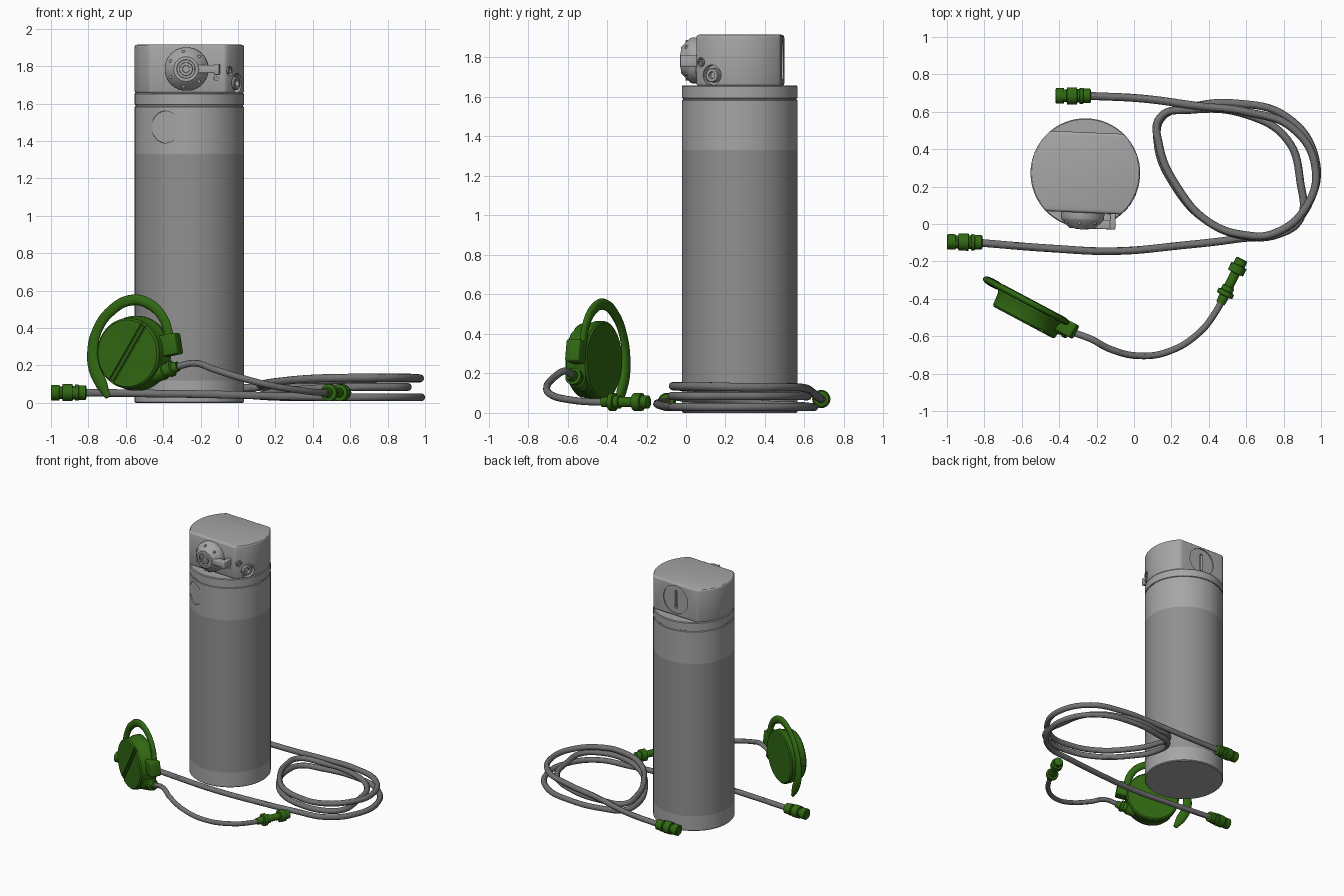
import bpy, bmesh
from math import sin, cos, pi, radians, asin
from mathutils import Vector, Matrix

if "Cube" in bpy.data.objects:
    bpy.data.objects.remove(bpy.data.objects["Cube"])

def material(name, col):
    m = bpy.data.materials.new(name)
    m.diffuse_color = (*col, 1)
    m.use_nodes = True
    m.node_tree.nodes["Principled BSDF"].inputs["Base Color"].default_value = m.diffuse_color
    return m

GREEN = material("green", (0.03, 0.14, 0.006))
LIGHT = material("light_grey", (0.38, 0.38, 0.38))
SLEEVE = material("sleeve_grey", (0.28, 0.28, 0.28))
HOSE = material("hose_grey", (0.17, 0.17, 0.17))
I = Matrix.Identity(4)

def finish(ob, bevel=0, cutters=()):
    if bevel:
        b = ob.modifiers.new("bevel", 'BEVEL')
        b.width, b.segments, b.limit_method = bevel, 3, 'ANGLE'
    for c in cutters:
        m = ob.modifiers.new("cut", 'BOOLEAN')
        m.object, m.operation, m.solver = c, 'DIFFERENCE', 'EXACT'
        c.hide_render = True
    bpy.ops.object.select_all(action='DESELECT')
    bpy.context.view_layer.objects.active = ob
    ob.select_set(True)
    bpy.ops.object.convert(target='MESH')
    bpy.ops.object.shade_smooth_by_angle()
    for c in cutters:
        bpy.data.objects.remove(c)
    return ob

def mesh_object(name, bm, mat, matrix):
    bmesh.ops.recalc_face_normals(bm, faces=bm.faces)
    me = bpy.data.meshes.new(name)
    bm.to_mesh(me)
    bm.free()
    ob = bpy.data.objects.new(name, me)
    bpy.context.collection.objects.link(ob)
    ob.matrix_world = matrix
    me.materials.append(mat)
    bpy.context.view_layer.update()
    return ob

def lathe(name, prof, origin, direction, mat=LIGHT, seg=40):
    """Revolve (distance, radius) pairs about an axis; ends are capped."""
    bm = bmesh.new()
    rings = [[bm.verts.new((r * cos(2 * pi * i / seg), r * sin(2 * pi * i / seg), t))
              for i in range(seg)] for t, r in prof]
    for a, b in zip(rings, rings[1:]):
        for i in range(seg):
            j = (i + 1) % seg
            bm.faces.new((a[i], a[j], b[j], b[i]))
    bm.faces.new(rings[0])
    bm.faces.new(rings[-1])
    rot = Vector((0, 0, 1)).rotation_difference(Vector(direction)).to_matrix().to_4x4()
    return mesh_object(name, bm, mat, Matrix.Translation(origin) @ rot)

def box(name, size, matrix, mat=LIGHT):
    bm = bmesh.new()
    bmesh.ops.create_cube(bm, size=1, matrix=Matrix.Diagonal((*size, 1)))
    return mesh_object(name, bm, mat, matrix)

def tube(name, pts, radius, mat, matrix=I, widths=None):
    cu = bpy.data.curves.new(name, 'CURVE')
    cu.dimensions = '3D'
    cu.bevel_depth, cu.bevel_resolution = radius, 4
    cu.use_fill_caps, cu.resolution_u = True, 8
    sp = cu.splines.new('BEZIER')
    sp.bezier_points.add(len(pts) - 1)
    for k, (bp, p) in enumerate(zip(sp.bezier_points, pts)):
        bp.co = p
        bp.handle_left_type = bp.handle_right_type = 'AUTO'
        bp.radius = widths[k] if widths else 1
    cu.materials.append(mat)
    ob = bpy.data.objects.new(name, cu)
    bpy.context.collection.objects.link(ob)
    ob.matrix_world = matrix
    bpy.context.view_layer.update()
    return finish(ob)

CX, CY, R = -0.26, 0.272, 0.293
UP = (0, 0, 1)

# Main cylinder with a seam groove and a flat round spot on the front left
body = lathe("body_cylinder", [(0, R - .006), (.006, R), (.12, R), (1.33, R), (1.583, R), (1.586, R - .006),
             (1.592, R - .006), (1.595, R), (1.652, R), (1.658, R - .005)], (CX, CY, 0), UP, seg=80)
body.data.materials.append(SLEEVE)
for f in body.data.polygons:
    f.material_index = int(.12 < f.center.z < 1.33)
d = Vector((-0.13, -0.262, 0)).normalized()
spot = lathe("spot_cutter", [(.281, .085), (.35, .085)], (CX, CY, 1.475), d)
finish(body, cutters=[spot])

# Head: circle flattened front and back
front, back = .212, .218
a, b = asin(front / R), asin(back / R)
arc = [-a + (a + b) * i / 24 for i in range(25)]
bm = bmesh.new()
base = bm.faces.new([bm.verts.new((R * cos(t), R * sin(t), 1.655))
                     for t in arc] + [bm.verts.new((-R * cos(t), R * sin(t), 1.655)) for t in reversed(arc)])
ext = bmesh.ops.extrude_face_region(bm, geom=[base])
bmesh.ops.translate(bm, vec=(0, 0, .26), verts=[v for v in ext['geom'] if isinstance(v, bmesh.types.BMVert)])
H = Matrix.Translation((CX, CY, 0)) @ Matrix.Rotation(radians(-2.5), 4, 'Z')
head = mesh_object("head", bm, LIGHT, H)
Hd = H.to_3x3()

def rim(y, z):
    """Surface point and outward normal on the right side of the head."""
    t = asin((y - CY) / R)
    n = Vector((cos(t), sin(t), 0))
    return Vector((CX, CY, z)) + n * R, n

p1, n1 = rim(.13, 1.71)
p2, n2 = rim(.075, 1.775)
cutters = [lathe("port_cutter", [(-.035, .052), (.05, .052)], p1, n1),
           lathe("small_port_cutter", [(-.025, .024), (.05, .024)], p2, n2),
           lathe("cap_cutter", [(back - .008, .11), (back + .03, .11)], H @ Vector((0, 0, 1.785)), Hd @ Vector((0, 1, 0))),
           box("cap_slot_cutter", (.025, .06, .14), H @ Matrix.Translation((0, back, 1.785)))]
finish(head, .014, cutters)

# Side ports
finish(lathe("port_fitting", [(-.05, .036), (-.004, .036), (0, .032), (0, .018), (-.02, .016)], p1, n1))
finish(lathe("small_port_fitting", [(-.05, .015), (.001, .015), (.001, .008), (-.01, .007)], p2, n2))

# Selector dial on the front flat
fwd = Hd @ Vector((0, -1, 0))
dial_at = H @ Vector((-.005, -front + .005, 1.785))
finish(lathe("dial", [(0, .116), (.035, .116), (.045, .112), (.085, .072), (.09, .066), (.09, .05), (.083, .048),
                      (.083, .036), (.094, .034), (.094, .02), (.086, .018)], dial_at, fwd, seg=48))
finish(box("dial_pointer", (.13, .05, .045), H @ Matrix.Translation((.105, -front - .058, 1.785))), .006)
finish(box("dial_pointer_tip", (.03, .085, .058), H @ Matrix.Translation((.158, -front - .04, 1.783))), .006)
for i in range(6):
    t = radians(45 + 54 * i)
    off = Hd @ Vector((.095 * cos(t), 0, .095 * sin(t)))
    finish(lathe("dial_mark", [(.04, .009), (.066, .009), (.068, .006)], dial_at + off, fwd, seg=12))
finish(lathe("front_pin", [(-.01, .017), (.006, .017), (.006, .011), (0, .01)],
             H @ Vector((.15, -front, 1.735)), fwd, seg=20))

# Long coiled hose with a coupling on each end
tube("long_hose", [(-.24, .685, .07), (.05, .67, .08), (.35, .63, .11), (.6, .6, .125), (.85, .51, .13), (.97, .3, .13),
     (.92, .09, .135), (.75, -.05, .135), (.6, -.06, .135), (.4, .01, .13), (.23, .2, .115), (.135, .42, .1),
     (.14, .57, .09), (.3, .61, .085), (.6, .585, .085), (.82, .45, .085), (.89, .22, .085), (.89, .03, .085),
     (.77, -.055, .085), (.6, -.065, .085), (.4, .01, .075), (.22, .2, .06), (.125, .44, .04), (.15, .57, .035),
     (.3, .625, .03), (.55, .645, .03), (.82, .57, .03), (.97, .35, .03), (.94, .12, .03), (.8, -.035, .03),
     (.55, -.08, .03), (.25, -.115, .035), (-.1, -.145, .045), (-.45, -.13, .05), (-.83, -.1, .055)], .021, HOSE)
coupling = [(0, .036), (.004, .041), (.045, .041), (.047, .034), (.06, .034), (.062, .046), (.115, .046),
            (.117, .036), (.128, .036), (.13, .043), (.148, .043), (.15, .039), (.185, .039), (.19, .03)]
finish(lathe("coupling_back", coupling, (-.42, .685, .07), (1, 0, 0), GREEN))
finish(lathe("coupling_front", coupling, (-1, -.095, .055), (1, -.02, 0), GREEN))

# Hanging filter: round housing, hook, hinge and outlet, in a turned frame
F = Matrix.Translation((-.54, -.43, 0)) @ Matrix.Rotation(radians(-28), 4, 'Z')
fdir = F.to_3x3() @ Vector((0, -1, 0))
T = Matrix.Translation
diag = Matrix.Rotation(radians(-57), 4, 'Y')
housing = lathe("filter_housing", [(0, .19), (.008, .2), (.045, .2), (.055, .194), (.12, .188), (.13, .178)],
                F @ Vector((0, .02, .265)), fdir, GREEN, 64)
slot = box("slot_cutter", (.42, .05, .036), F @ T((0, -.122, .265)) @ diag)
finish(housing, cutters=[slot])
finish(box("housing_rib", (.35, .02, .014), F @ T((0, -.098, .265)) @ diag, GREEN))
hook = [(-.175, .03), (-.215, .1), (-.255, .18), (-.268, .28), (-.24, .39), (-.16, .49), (-.03, .55),
        (.08, .525), (.16, .45), (.2, .33)]
tube("hook", [(x, 0, z) for x, z in hook], .032, GREEN, F @ Matrix.Diagonal((1, .6, 1, 1)),
     [.5, 1.1, 1.15, 1, .9, .9, .9, .9, .85, .85])
finish(box("hook_hinge", (.105, .08, .115), F @ T((.215, -.025, .31)) @ Matrix.Rotation(radians(-10), 4, 'Y'), GREEN), .012)
out = F @ Vector((.12, -.04, .15))
end = F @ Vector((.265, -.035, .195))
finish(lathe("filter_outlet", [(0, .045), (.07, .045), (.075, .038), (.1, .038), (.102, .043), (.12, .043),
                               (.125, .03), (.155, .026)], out, (end - out).normalized(), GREEN))

# Short hose and its barbed end fitting
tube("short_hose", [end - (end - out) * .2, (-.23, -.615, .212), (-.13, -.668, .18), (.03, -.705, .13), (.19, -.68, .09),
                    (.35, -.58, .065), (.44, -.465, .055), (.485, -.38, .055)], .018, HOSE)
finish(lathe("end_fitting", [(0, .024), (.03, .027), (.045, .027), (.048, .046), (.072, .046), (.075, .034),
                             (.1, .034), (.102, .026), (.18, .026), (.182, .045), (.225, .045), (.228, .033),
                             (.26, .033), (.264, .026)], (.462, -.425, .055), (.44, .9, 0), GREEN, 24))
